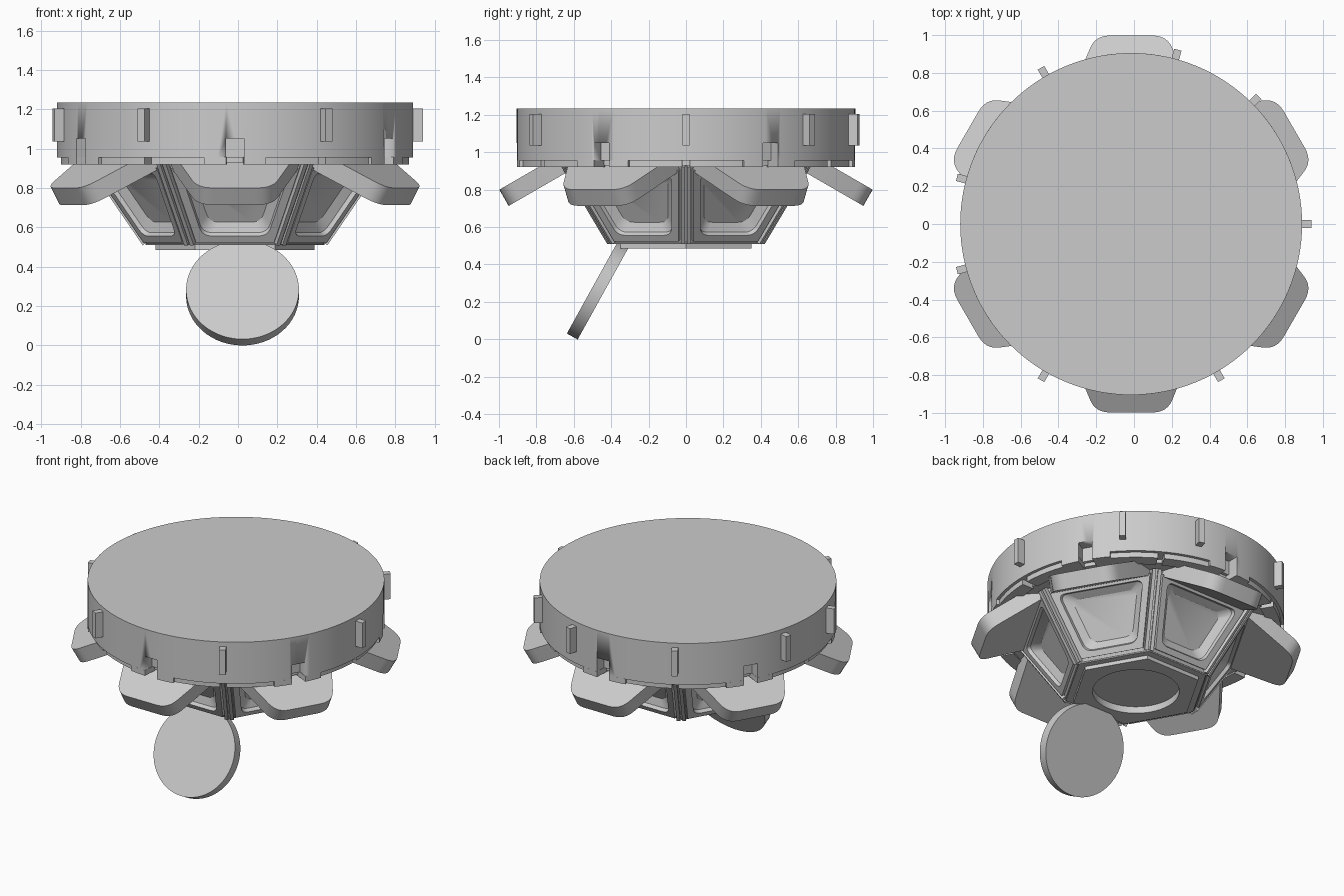
import bpy, bmesh, math
from math import sin, cos, radians, pi
from mathutils import Matrix, Vector

cube = bpy.data.objects.get("Cube")
if cube:
    bpy.data.objects.remove(cube, do_unlink=True)

GREY = (0.6, 0.6, 0.6, 1)
metal = bpy.data.materials.new("plain grey")
metal.use_nodes = True
metal.diffuse_color = GREY
metal.node_tree.nodes["Principled BSDF"].inputs["Base Color"].default_value = GREY

CENTRE = Matrix.Translation((-0.015, 0, 0))


def spin(deg):
    """Placement at an angle around the body axis, with local +x outward."""
    return CENTRE @ Matrix.Rotation(radians(deg), 4, 'Z')


def frame(origin, v):
    """Local axes: x sideways, y along v, z normal."""
    u, v = Vector((0, 1, 0)), Vector(v).normalized()
    m = Matrix((u, v, u.cross(v))).transposed().to_4x4()
    m.translation = origin
    return m


def loft(name, loops, matrix, cap_first=True):
    """Skin a stack of equal-length loops and close the ends."""
    bm = bmesh.new()
    rings = [[bm.verts.new(p) for p in loop] for loop in loops]
    for a, b in zip(rings, rings[1:]):
        for i in range(len(a)):
            j = (i + 1) % len(a)
            bm.faces.new((a[i], a[j], b[j], b[i]))
    bm.faces.new(rings[-1])
    if cap_first:
        bm.faces.new(rings[0][::-1])
    bmesh.ops.recalc_face_normals(bm, faces=bm.faces)
    bm.transform(matrix)
    mesh = bpy.data.meshes.new(name)
    bm.to_mesh(mesh)
    bm.free()
    mesh.materials.append(metal)
    ob = bpy.data.objects.new(name, mesh)
    bpy.context.collection.objects.link(ob)
    bpy.ops.object.select_all(action='DESELECT')
    ob.select_set(True)
    bpy.context.view_layer.objects.active = ob
    bpy.ops.object.shade_smooth_by_angle(angle=radians(30))
    return ob


def prism(name, outline, z0, z1, matrix):
    return loft(name, [[(x, y, z) for x, y in outline] for z in (z0, z1)], matrix)


def box(name, x0, x1, y0, y1, z0, z1, matrix):
    return prism(name, [(x0, y0), (x1, y0), (x1, y1), (x0, y1)], z0, z1, matrix)


def circle(r, n):
    return [(r * cos(2 * pi * i / n), r * sin(2 * pi * i / n)) for i in range(n)]


def hexagon(r, per_side=1):
    c = [Vector(p) for p in circle(r, 6)]
    return [tuple(c[k].lerp(c[(k + 1) % 6], i / per_side))
            for k in range(6) for i in range(per_side)]


def trapezoid(hw0, hw1, y0, y1, r, r_top=None, steps=6):
    """Trapezoid with rounded corners; r_top sets the y1 corners."""
    r_top = r if r_top is None else r_top
    c = [Vector(p) for p in ((-hw0, y0), (hw0, y0), (hw1, y1), (-hw1, y1))]
    pts = []
    for i, p in enumerate(c):
        rad = r if i < 2 else r_top
        a = p + (c[i - 1] - p).normalized() * rad
        b = p + (c[(i + 1) % 4] - p).normalized() * rad
        for s in range(steps + 1):
            t = s / steps
            pts.append(tuple(a * (1 - t) ** 2 + p * 2 * t * (1 - t) + b * t * t))
    return pts


def sector(name, r0, r1, a0, a1, z0, z1):
    n = 12
    angles = [radians(a0 + (a1 - a0) * i / n) for i in range(n + 1)]
    outline = [(r1 * cos(a), r1 * sin(a)) for a in angles]
    outline += [(r0 * cos(a), r0 * sin(a)) for a in reversed(angles)]
    prism(name, outline, z0, z1, CENTRE)


# Drum with hinge notches
drum = prism("drum", circle(0.905, 128), 0.955, 1.235, CENTRE)
for k in range(6):
    cutter = box("notch_cutter", 0.83, 1.0, -0.045, 0.045, 0.9, 1.05, spin(30 + 60 * k))
    cutter.hide_render = True
    mod = drum.modifiers.new("notch", 'BOOLEAN')
    mod.operation, mod.solver, mod.object = 'DIFFERENCE', 'EXACT', cutter
    bpy.context.view_layer.objects.active = drum
    bpy.ops.object.modifier_apply(modifier=mod.name)
    bpy.data.objects.remove(cutter, do_unlink=True)
prism("drum_base", circle(0.81, 96), 0.93, 0.96, CENTRE)

# Stepped lower ring, split at the notches and at the frame corners
for k in range(6):
    mid = 30 + 60 * k
    for s in (-1, 1):
        sector("ring_pad", 0.8, 0.905, mid + s * 2.85, mid + s * 10, 0.92, 0.956)
        sector("ring_arc", 0.8, 0.885, mid + s * 10, mid + s * 28.7, 0.92, 0.956)

# Clips around the drum
for deg in (0, 45, 75, 120, 165, 195, 240, 300):
    box("drum_clip", 0.89, 0.955, -0.02, 0.02, 1.035, 1.205, spin(deg))

# Hexagonal inner core
loft("inner_core", [[(x, y, z) for x, y in hexagon(r)]
                    for r, z in ((0.4, 0.535), (0.64, 0.94))], CENTRE)

# Side windows: stepped frame around a sunken pane
SLOPE = Vector((0.243, 0, 0.41))
LENGTH = SLOPE.length


def window_loop(margin, v0, v1, w, r):
    def half(v):
        return 0.235 + 0.14 * v / LENGTH - margin
    return [(x, y, w) for x, y in trapezoid(half(v0), half(v1), v0, v1, r)]


for k in range(6):
    m = spin(30 + 60 * k) @ frame((0.407, 0, 0.51), SLOPE)
    loft("side_window", [
        window_loop(0.02, 0.0, 0.48, -0.07, 0.002),
        window_loop(0.02, 0.0, 0.48, -0.01, 0.002),
        window_loop(0.042, 0.02, 0.46, -0.01, 0.002),
        window_loop(0.042, 0.02, 0.46, 0.008, 0.002),
        window_loop(0.085, 0.058, 0.43, 0.008, 0.05),
        window_loop(0.09, 0.064, 0.425, -0.015, 0.05),
        window_loop(0.135, 0.105, 0.38, -0.05, 0.05),
    ], m, cap_first=False)

    # Paired corner ribs
    rib = spin(60 * k) @ frame((0.467, 0, 0.51), (0.281, 0, 0.41))
    for s in (-1, 1):
        box("corner_rib", s * 0.017 - 0.011, s * 0.017 + 0.011, 0, 0.5, -0.06, 0.003, rib)
    box("corner_web", -0.02, 0.02, 0.005, 0.5, -0.06, -0.012, rib)

    # Open shutter
    hinge = spin(30 + 60 * k) @ frame((0.998, 0, 0.80), (cos(pi / 6), 0, -sin(pi / 6)))
    prism("side_shutter", trapezoid(0.34, 0.19, -0.42, 0, 0.01, 0.08), 0, 0.1, hinge)

# Bottom plate with a round sunken window
per = 16
plate = [(0.45, 0.54), (0.455, 0.51), (0.405, 0.51), (0.405, 0.485)]
loops = [[(x, y, z) for x, y in hexagon(r, per)] for r, z in plate]
loops += [[(x, y, z) for x, y in circle(0.265, 6 * per)] for z in (0.485, 0.53)]
loft("bottom_window", loops, CENTRE, cap_first=False)

# Round bottom shutter, hanging open
tilt = Matrix.Translation((0.023, -0.469, 0.266)) @ Matrix.Rotation(radians(61), 4, 'X')
prism("round_shutter", circle(0.287, 64), -0.033, 0.033, tilt)
